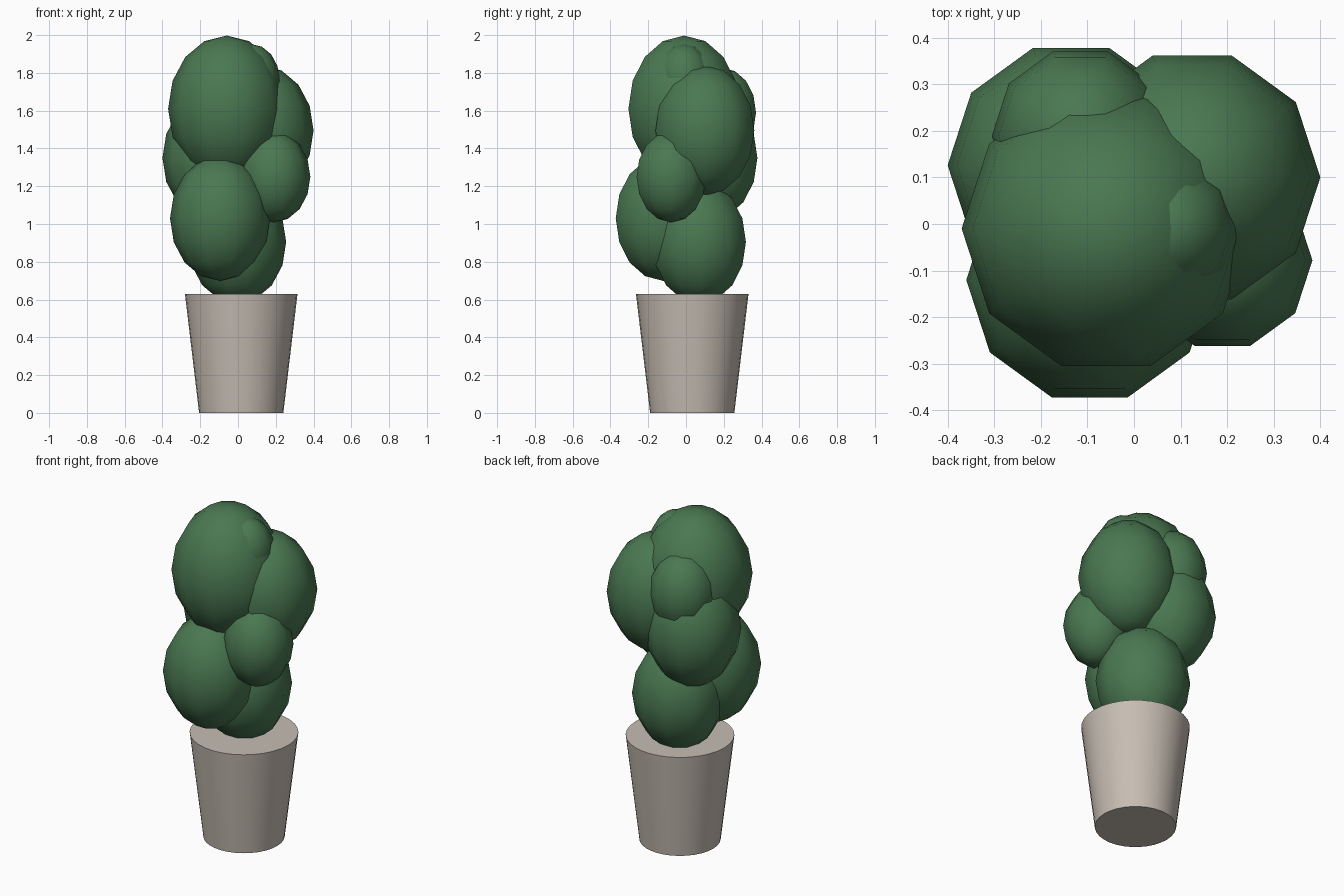
import bpy
import math

cube = bpy.data.objects.get("Cube")
if cube:
    bpy.data.objects.remove(cube, do_unlink=True)


def make_material(name, rgb):
    mat = bpy.data.materials.new(name)
    mat.use_nodes = True
    color = (*rgb, 1.0)
    mat.diffuse_color = color
    mat.node_tree.nodes["Principled BSDF"].inputs["Base Color"].default_value = color
    return mat


leaf_green = make_material("leaf green", (0.068, 0.187, 0.083))
clay_beige = make_material("clay beige", (0.57, 0.51, 0.45))


def foliage(name, center, radius):
    """Upright faceted ellipsoid clump with smooth shading."""
    bpy.ops.mesh.primitive_uv_sphere_add(
        segments=10, ring_count=8, radius=radius, location=center,
        rotation=(0, 0, math.pi / 2))
    clump = bpy.context.object
    clump.name = name
    clump.scale.z = 1.25
    clump.data.materials.append(leaf_green)
    bpy.ops.object.shade_smooth()
    return clump


# Tapered pot, closed at the rim
POT_HEIGHT = 0.63
bpy.ops.mesh.primitive_cone_add(
    vertices=32, radius1=0.223, radius2=0.298, depth=POT_HEIGHT,
    location=(0.017, 0.033, POT_HEIGHT / 2))
pot = bpy.context.object
pot.name = "pot"
pot.data.materials.append(clay_beige)
bpy.ops.object.shade_smooth_by_angle(angle=math.radians(40))

# Foliage clumps, from the pot upwards
foliage("foliage_base", (-0.005, 0.07, 0.905), 0.26)
foliage("foliage_front", (-0.095, -0.12, 1.03), 0.265)
foliage("foliage_small_left", (0.19, -0.078, 1.25), 0.193)
foliage("foliage_back_right", (-0.135, 0.126, 1.35), 0.265)
foliage("foliage_left", (0.125, 0.10, 1.495), 0.275)
foliage("foliage_small_back", (-0.115, 0.19, 1.59), 0.19)
foliage("foliage_top", (-0.06, -0.01, 1.61), 0.31)
foliage("foliage_small_top", (0.07, -0.01, 1.765), 0.15)
